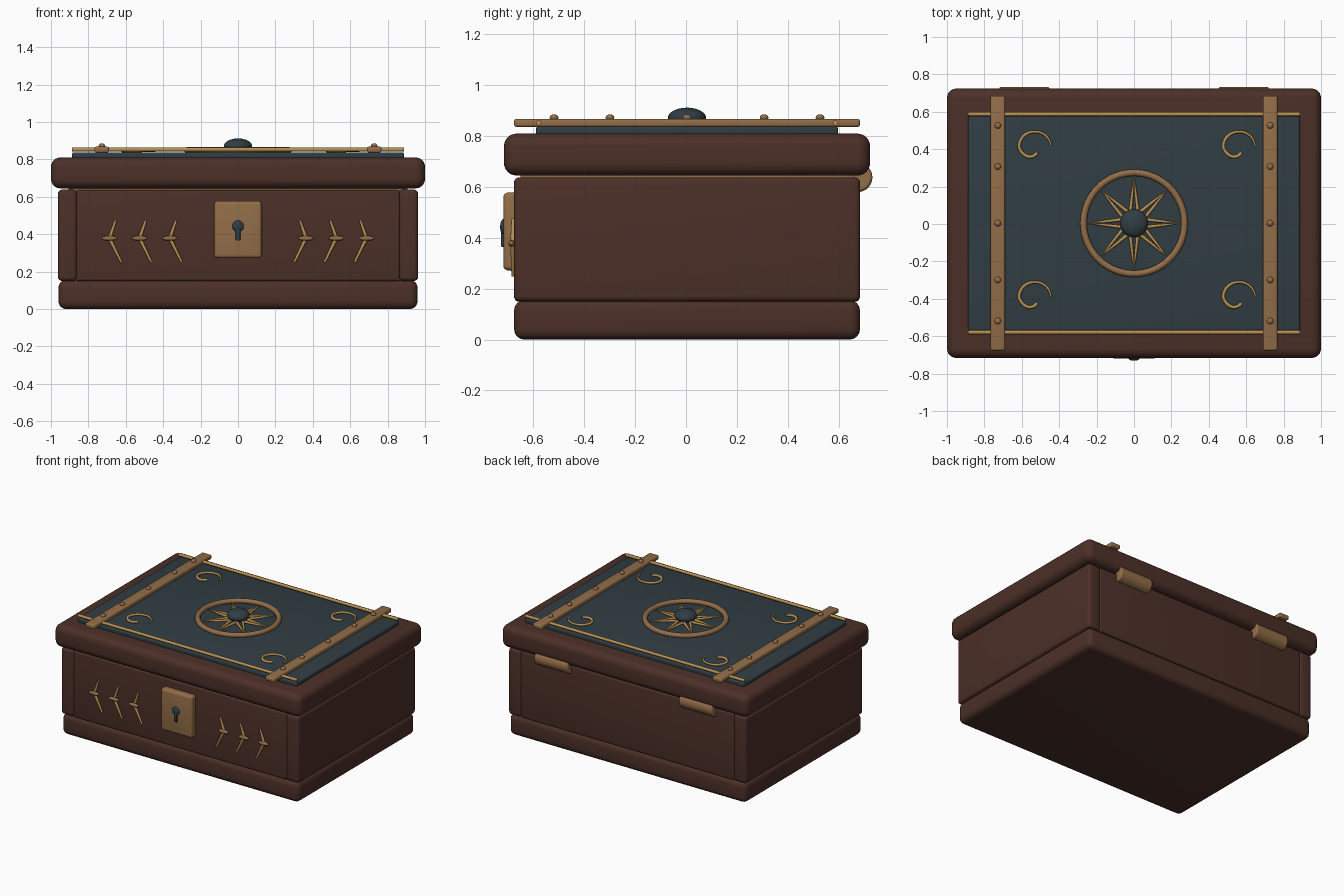
import bpy, math
from mathutils import Vector

if "Cube" in bpy.data.objects:
    bpy.data.objects.remove(bpy.data.objects["Cube"])

YC = 0.004  # small offset balancing keyhole and hinges


def mat(name, rgb):
    m = bpy.data.materials.new(name)
    m.diffuse_color = (*rgb, 1)
    m.use_nodes = True
    m.node_tree.nodes["Principled BSDF"].inputs["Base Color"].default_value = m.diffuse_color
    return m


WOOD = mat("dark brown wood", (0.072, 0.029, 0.021))
TEAL = mat("dark teal", (0.030, 0.047, 0.057))
BRASS = mat("antique brass", (0.29, 0.155, 0.065))
GOLD = mat("bright gold", (0.48, 0.28, 0.085))


def finish(ob, name, m, angle=40):
    ob.name = name
    ob.data.materials.clear()
    ob.data.materials.append(m)
    bpy.ops.object.select_all(action='DESELECT')
    ob.select_set(True)
    bpy.context.view_layer.objects.active = ob
    if ob.type == 'MESH':
        bpy.ops.object.shade_smooth_by_angle(angle=math.radians(angle))
    return ob


def box(name, x, y, z, m, bevel=0.0, seg=4):
    """Box from (min, max) ranges with rounded edges."""
    r = (x, y, z)
    bpy.ops.mesh.primitive_cube_add(size=1, location=[(a + b) / 2 for a, b in r])
    ob = bpy.context.object
    ob.scale = [b - a for a, b in r]
    bpy.ops.object.transform_apply(location=False, rotation=False, scale=True)
    if bevel:
        b = ob.modifiers.new("bevel", 'BEVEL')
        b.width, b.segments = bevel, seg
        bpy.ops.object.modifier_apply(modifier="bevel")
    return finish(ob, name, m)


def ball(name, loc, scale, m):
    bpy.ops.mesh.primitive_uv_sphere_add(segments=32, ring_count=16, radius=1, location=loc)
    ob = bpy.context.object
    ob.scale = scale
    return finish(ob, name, m, 60)


def tube(name, pts, radius, m, taper=None):
    """Round tube through points; taper gives radius factor per point."""
    cu = bpy.data.curves.new(name, 'CURVE')
    cu.dimensions = '3D'
    cu.bevel_depth, cu.bevel_resolution, cu.use_fill_caps = radius, 3, True
    sp = cu.splines.new('POLY')
    sp.points.add(len(pts) - 1)
    for i, p in enumerate(pts):
        sp.points[i].co = (*p, 1)
        sp.points[i].radius = taper[i] if taper else 1
    sp.use_smooth = True
    ob = bpy.data.objects.new(name, cu)
    bpy.context.collection.objects.link(ob)
    return finish(ob, name, m)


# wooden case: base, end boards, front and back boards, lid
box("base", (-0.96, 0.96), (YC - 0.68, YC + 0.68), (0, 0.155), WOOD, 0.04)
for s, side in ((-1, "left"), (1, "right")):
    x = sorted((s * 0.86, s * 0.963))
    box(side + "_end_board", x, (YC - 0.681, YC + 0.681), (0.15, 0.638), WOOD, 0.022)
box("body", (-0.865, 0.865), (YC - 0.677, YC + 0.677), (0.15, 0.636), WOOD, 0.012)
box("lid", (-1, 1), (YC - 0.72, YC + 0.72), (0.645, 0.81), WOOD, 0.05, 6)
box("lip", (-0.905, 0.905), (YC - 0.655, YC + 0.655), (0.62, 0.66), BRASS)

# teal top panel with gold edge rods
box("top_panel", (-0.887, 0.887), (YC - 0.594, YC + 0.594), (0.80, 0.838), TEAL, 0.01)
for s in (-1, 1):
    y = YC + s * 0.583
    tube("edge_rod", [(-0.888, y, 0.853), (0.888, y, 0.853)], 0.011, GOLD)

# straps with rivets
for s in (-1, 1):
    box("strap", sorted((s * 0.69, s * 0.767)), (YC - 0.68, YC + 0.68), (0.836, 0.868), BRASS, 0.01)
    for y in (-0.523, -0.303, 0, 0.303, 0.523):
        ball("rivet", (s * 0.728, YC + y, 0.872), (0.017, 0.017, 0.014), BRASS)

# compass ring, hub and rays (each ray is two converging tapered rods)
bpy.ops.mesh.primitive_torus_add(major_radius=0.27, minor_radius=0.018, major_segments=64,
                                 minor_segments=12, location=(0, YC, 0.848))
finish(bpy.context.object, "compass_ring", BRASS, 60)
ball("compass_hub", (0, YC, 0.872), (0.075, 0.075, 0.04), TEAL)
for k in range(8):
    a = k * math.pi / 4
    d, n = Vector((math.cos(a), math.sin(a), 0)), Vector((-math.sin(a), math.cos(a), 0))
    c = Vector((0, YC, 0.846))
    for s in (-1, 1):
        tube("compass_ray", [c + d * 0.055 + n * s * 0.021, c + d * 0.16 + n * s * 0.009,
                             c + d * 0.248], 0.01, GOLD, (1, 0.75, 0.2))

# corner scrolls, all turned the same way
keys = ((0, 0.088), (90, 0.079), (180, 0.083), (240, 0.063), (295, 0.034))


def scroll_radius(deg):
    for (a0, r0), (a1, r1) in zip(keys, keys[1:]):
        if deg <= a1:
            t = (deg - a0) / (a1 - a0)
            return r0 + (r1 - r0) * t
    return keys[-1][1]


for cx in (-0.532, 0.56):
    for cy in (-0.39, 0.414):
        pts, tap = [], []
        for i in range(37):
            deg = 295 * i / 36
            r, a = scroll_radius(deg), math.radians(deg)
            pts.append((cx + r * math.cos(a), cy + r * math.sin(a), 0.846))
            tap.append(0.55 + 0.45 * math.sin(math.pi * min(1, i / 30 + 0.05) / 2))
        tube("corner_scroll", pts, 0.0095, GOLD, tap)

# front sprigs: bent stem with a leaf at the bend
FY = YC - 0.684
for s in (-1, 1):
    for x in (0.364, 0.526, 0.687):
        tube("sprig_upper_stem", [(s * (x - 0.033), FY, 0.475), (s * x, FY, 0.378)],
             0.011, GOLD, (0.6, 1))
        tube("sprig_lower_stem", [(s * x, FY, 0.378), (s * (x - 0.063), FY, 0.25)],
             0.011, GOLD, (1, 0.6))
        ball("sprig_leaf", (s * x, FY - 0.006, 0.378), (0.042, 0.013, 0.013), BRASS)

# lock plate and keyhole
box("lock_plate", (-0.127, 0.127), (YC - 0.722, YC - 0.66), (0.272, 0.578), BRASS, 0.018)
ball("keyhole", (0, YC - 0.721, 0.443), (0.031, 0.014, 0.031), TEAL)
box("keyhole_slot", (-0.0125, 0.0125), (YC - 0.732, YC - 0.70), (0.365, 0.44), TEAL, 0.005)

# hinge barrels on the back
for s in (-1, 1):
    bpy.ops.mesh.primitive_cylinder_add(vertices=32, radius=0.058, depth=0.27,
                                        location=(s * 0.586, 0.675, 0.638),
                                        rotation=(0, math.pi / 2, 0))
    ob = bpy.context.object
    b = ob.modifiers.new("bevel", 'BEVEL')
    b.width, b.segments = 0.01, 2
    finish(ob, "hinge", BRASS)
